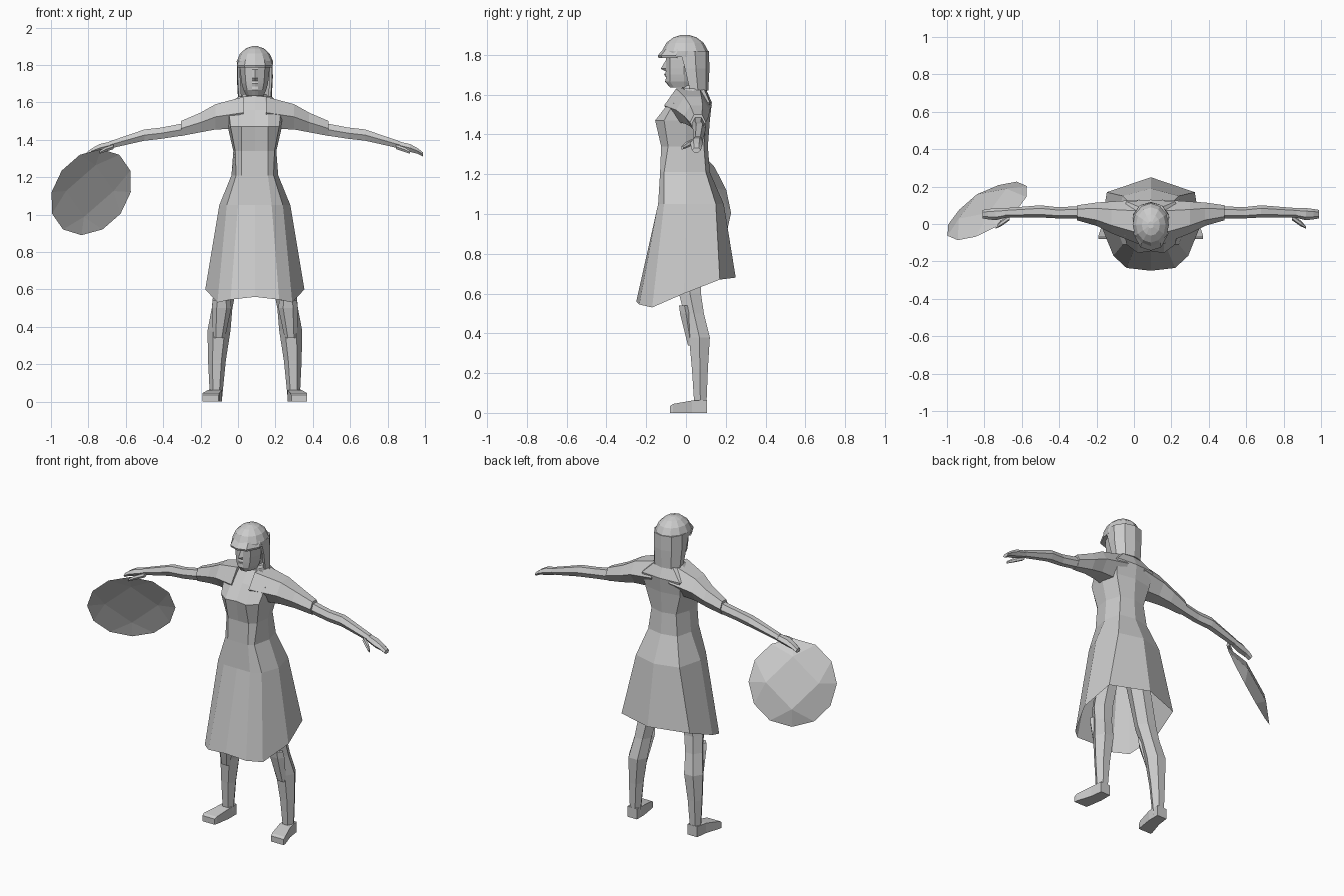
import bpy, bmesh, math
from mathutils import Vector

cube = bpy.data.objects.get("Cube")
if cube:
    bpy.data.objects.remove(cube, do_unlink=True)

CENTRE_X = 0.09  # the figure's own middle line

grey = bpy.data.materials.new("plain grey")
grey.use_nodes = True
grey.diffuse_color = (0.6, 0.6, 0.6, 1)
grey.node_tree.nodes["Principled BSDF"].inputs["Base Color"].default_value = (0.6, 0.6, 0.6, 1)


def add_object(name, bm, location):
    bmesh.ops.recalc_face_normals(bm, faces=bm.faces)
    mesh = bpy.data.meshes.new(name)
    bm.to_mesh(mesh)
    bm.free()
    mesh.materials.append(grey)
    ob = bpy.data.objects.new(name, mesh)
    ob.location = location
    bpy.context.collection.objects.link(ob)
    return ob


def loft(name, rings, closed=True, caps=(True, True), mirror=False):
    """Skin a row of equal rings of points."""
    bm = bmesh.new()
    rows = [[bm.verts.new(p) for p in ring] for ring in rings]
    n = len(rows[0])
    for a, b in zip(rows, rows[1:]):
        for i in range(n if closed else n - 1):
            j = (i + 1) % n
            bm.faces.new((a[i], a[j], b[j], b[i]))
    for row, wanted in ((rows[0], caps[0]), (rows[-1], caps[1])):
        if closed and wanted:
            bm.faces.new(row)
    ob = add_object(name, bm, (CENTRE_X, 0, 0))
    if mirror:
        ob.modifiers.new("both sides", "MIRROR")
    return ob


def both(half, z=None):
    """Front-to-back half outline, completed on the other side."""
    pts = [Vector((p[0], p[1], z if z is not None else p[2])) for p in half]
    return pts + [Vector((-p.x, p.y, p.z)) for p in reversed(pts) if p.x > 0]


def wide(half, z):
    """Open strip running from one side to the other through x = 0."""
    pts = [Vector((x, y, z)) for x, y in half]
    return [Vector((-p.x, p.y, p.z)) for p in reversed(pts) if p.x > 0] + pts


def limb_ring(u0, u1, v0, v1, place):
    """Six-sided section in a box, turned into 3D by place(u, v)."""
    um, s = (u0 + u1) / 2, (u1 - u0) / 4
    vm = (v0 + v1) / 2
    return [place(u, v) for u, v in ((um - s, v0), (um + s, v0), (u1, vm),
                                     (um + s, v1), (um - s, v1), (u0, vm))]


# Dress: open at the uneven hem, flared skirt, bust and neckline
loft("dress", [
    both([(0, -.25, .56), (.13, -.235, .545), (.2, -.17, .53),
          (.265, -.01, .6), (.235, .17, .67), (0, .25, .68)]),
    both([(0, -.14), (.09, -.14), (.15, -.11), (.19, 0), (.15, .15), (0, .19)], 1.05),
    both([(0, -.13), (.07, -.13), (.1, -.11), (.125, 0), (.1, .1), (0, .12)], 1.21),
    both([(0, -.125), (.07, -.125), (.105, -.09), (.115, 0), (.085, .09), (0, .11)], 1.34),
    both([(0, -.145), (.07, -.155), (.13, -.11), (.145, 0), (.12, .1), (0, .12)], 1.47),
    both([(0, -.085), (.07, -.085), (.14, -.06), (.17, .02), (.13, .12), (0, .13)], 1.56),
    both([(0, -.03), (.05, -.025), (.08, 0), (.09, .04), (.06, .09), (0, .1)], 1.63),
], caps=(False, True))


# Sleeves, arms and hands run outward along x: (x, front, back, bottom, top)
def arm_part(name, stations):
    loft(name, [limb_ring(y0, y1, z0, z1, lambda u, v, x=x: (x, u, v))
                for x, y0, y1, z0, z1 in stations], mirror=True)


arm_part("sleeves", [(.06, -.11, .13, 1.46, 1.63), (.21, -.05, .12, 1.455, 1.59),
                     (.29, -.01, .115, 1.44, 1.545), (.395, .02, .1, 1.42, 1.5)])
arm_part("arms", [(.37, .03, .095, 1.425, 1.49), (.5, .03, .09, 1.405, 1.465),
                  (.59, .035, .1, 1.395, 1.455), (.78, .035, .085, 1.352, 1.39)])
arm_part("hands", [(.77, .035, .085, 1.352, 1.39), (.83, .02, .085, 1.335, 1.377),
                   (.87, .025, .08, 1.325, 1.355), (.9, .03, .075, 1.31, 1.332)])
arm_part("thumbs", [(.755, .02, .05, 1.35, 1.375), (.8, -.012, .02, 1.335, 1.36),
                    (.83, -.025, -.012, 1.325, 1.34)])


# Legs: (inner, outer, front, back, height)
def leg_part(name, stations):
    loft(name, [limb_ring(x0, x1, y0, y1, lambda u, v, z=z: (u, v, z))
                for x0, x1, y0, y1, z in stations], mirror=True)


leg_part("legs", [(.02, .14, -.06, .08, 1), (.1, .22, -.035, .075, .6),
                  (.12, .23, -.01, .09, .5), (.13, .253, .015, .12, .38),
                  (.155, .25, .03, .11, .22), (.175, .24, .043, .102, .02)])
leg_part("knee_guards", [(.13, .225, -.035, .02, .54), (.125, .23, -.03, .03, .5),
                         (.16, .225, .01, .04, .34)])

# Feet: blocks along y, toes turned out
loft("feet", [[(x0, y, 0), (x1, y, 0), (x1, y, top), (x0, y, top)]
              for x0, x1, y, top in ((.195, .28, -.08, .035), (.19, .28, -.065, .045),
                                     (.175, .25, .03, .062), (.175, .24, .105, .065))],
     mirror=True)

# Neck and head, with the nose pulled out of the middle line
loft("neck", [both([(0, -.005), (.04, .015), (.04, .06), (0, .075)], z) for z in (1.58, 1.7)])
loft("collar", [both([(0, -.03), (.05, -.02), (.08, .03), (.05, .085), (0, .1)], 1.615),
                both([(0, -.015), (.04, -.005), (.06, .035), (.04, .075), (0, .085)], 1.645)])
FACE = [(1.635, -.08, .045, .03), (1.665, -.105, .06, .045), (1.685, -.1, .066, .05),
        (1.7, -.11, .07, .06), (1.715, -.1, .072, .06), (1.73, -.127, .074, .065),
        (1.775, -.1, .078, .075), (1.82, -.1, .078, .08)]
loft("head", [both([(0, front), (.016, max(front, -.1)), (w * .68, max(front, -.1) + .02),
                    (w, -.01), (w * .75, back * .75), (0, back)], z)
              for z, front, w, back in FACE])

# Hair: domed cap, hanging back and a jutting fringe
loft("hair_cap", [both([(s * math.sin(a) * .097, -.005 - s * math.cos(a) * .115)
                        for a in (math.pi * i / 6 for i in range(7)) if True]
                       [:1] + [(s * math.sin(math.pi * i / 6) * .097,
                                -.005 - s * math.cos(math.pi * i / 6) * .115) for i in range(1, 6)]
                       + [(0, -.005 + s * .115)], z)
                  for z, s in ((1.79, .98), (1.82, 1), (1.86, .82), (1.888, .5), (1.9, .16))])
hair = loft("hair_back", [
    wide([(0, .115), (.06, .1), (.095, .045), (.092, -.03)], 1.82),
    wide([(0, .118), (.06, .1), (.096, .05), (.092, -.005)], 1.73),
    wide([(0, .112), (.055, .1), (.09, .06), (.085, .02)], 1.62)], closed=False)
thick = hair.modifiers.new("thickness", "SOLIDIFY")
thick.thickness = .014
loft("hair_fringe", [wide([(0, -.112), (.05, -.1), (.088, -.04)], 1.83),
                     wide([(0, -.142), (.055, -.125), (.095, -.05)], 1.797),
                     wide([(0, -.138), (.055, -.12), (.093, -.045)], 1.785),
                     wide([(0, -.08), (.05, -.07), (.08, -.03)], 1.787)], closed=False)


# Disc: twelve-sided rim, a square facet in the middle of each face
def build_disc(radius, back_depth, front_depth):
    bm = bmesh.new()
    rim = [bm.verts.new((radius * math.cos(math.tau * i / 12),
                         radius * math.sin(math.tau * i / 12), 0)) for i in range(12)]
    for depth in (back_depth, front_depth):
        mid = [bm.verts.new((radius * .6 * math.cos(math.tau * k / 4),
                             radius * .6 * math.sin(math.tau * k / 4), depth)) for k in range(4)]
        bm.faces.new(mid)
        for k in range(4):
            a, b, c, d = (rim[(3 * k + i) % 12] for i in (-1, 0, 1, 2))
            bm.faces.new((mid[k], a, b))
            bm.faces.new((mid[k], b, c))
            bm.faces.new((mid[k], c, d, mid[(k + 1) % 4]))
    return bm


disc = add_object("hand_disc", build_disc(.25, .05, .015), (-.785, .07, 1.12))
disc.rotation_mode = "QUATERNION"
disc.rotation_quaternion = Vector((-.49, .78, .39)).to_track_quat("Z", "Y")
